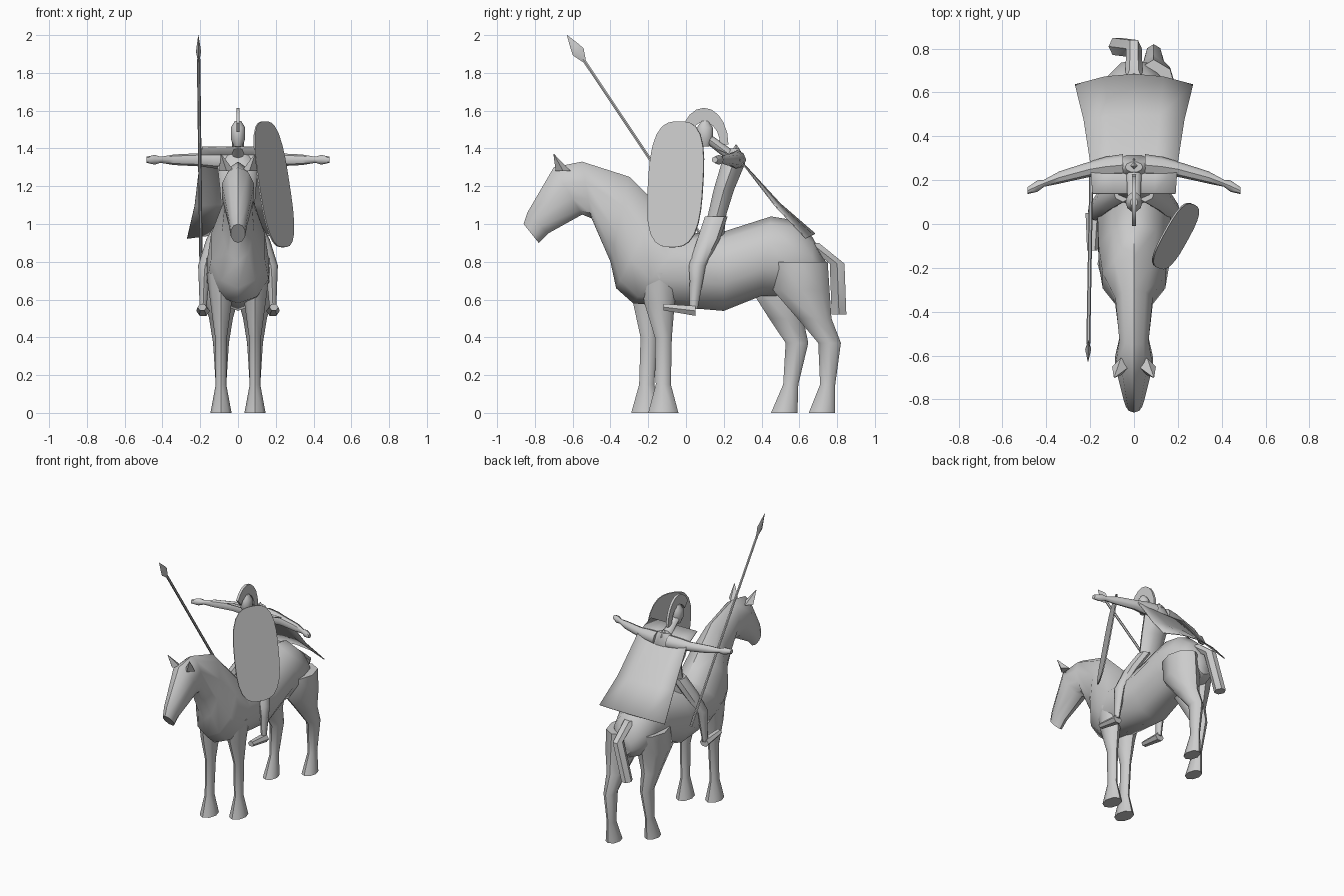
import bpy, bmesh
from math import sin, cos, pi, radians
from mathutils import Vector, Matrix

default_cube = bpy.data.objects.get("Cube")
if default_cube:
    bpy.data.objects.remove(default_cube, do_unlink=True)

X, Y, Z = Matrix.Identity(3)

grey = bpy.data.materials.new("light grey")
grey.use_nodes = True
grey.diffuse_color = (.6, .6, .6, 1)
grey.node_tree.nodes["Principled BSDF"].inputs["Base Color"].default_value = grey.diffuse_color


def finish(name, bm):
    """Turn the bmesh into a grey object, smooth except at sharp edges."""
    bmesh.ops.recalc_face_normals(bm, faces=bm.faces)
    mesh = bpy.data.meshes.new(name)
    bm.to_mesh(mesh)
    bm.free()
    mesh.materials.append(grey)
    part = bpy.data.objects.new(name, mesh)
    bpy.context.collection.objects.link(part)
    bpy.ops.object.select_all(action='DESELECT')
    part.select_set(True)
    bpy.context.view_layer.objects.active = part
    bpy.ops.object.shade_smooth_by_angle(angle=radians(45))
    return part


def loft(name, rings, sides=8):
    """Skin a row of elliptical rings, each a centre with two half axes."""
    bm = bmesh.new()
    angles = [2 * pi * step / sides for step in range(sides)]
    loops = [[bm.verts.new(centre + first * cos(angle) + second * sin(angle)) for angle in angles]
             for centre, first, second in rings]
    for lower, upper in zip(loops, loops[1:]):
        for i in range(sides):
            bm.faces.new((lower[i - 1], lower[i], upper[i], upper[i - 1]))
    bm.faces.new(loops[0])
    bm.faces.new(loops[-1])
    return finish(name, bm)


def tube(name, path, first, second, sides=8):
    """Loft along points that each carry a radius, scaling the same two axes."""
    return loft(name, [(Vector(point), first * radius, second * radius)
                       for *point, radius in path], sides)


def mirrored(path, side):
    """Place a limb path on the left (positive) or right (negative) side."""
    return [(side * x, *rest) for x, *rest in path]


def plate(name, outline, depth):
    """Flat outline with a thickness centred on it."""
    bm = bmesh.new()
    face = bm.faces.new([bm.verts.new(point - depth / 2) for point in outline])
    extruded = bmesh.ops.extrude_face_region(bm, geom=[face])["geom"]
    corners = [item for item in extruded if isinstance(item, bmesh.types.BMVert)]
    bmesh.ops.translate(bm, vec=depth, verts=corners)
    return finish(name, bm)


# Horse head, neck and trunk: topline point, underline point, half width
rings = []
for top_y, top_z, under_y, under_z, half_width in [
        (-.86, 1, -.78, .9, .04), (-.84, 1.06, -.73, .95, .05),
        (-.7, 1.3, -.55, 1.05, .09), (-.55, 1.33, -.5, 1.03, .07),
        (-.3, 1.25, -.4, .8, .09), (-.15, 1.1, -.37, .66, .15),
        (0, .95, -.28, .58, .17), (.2, .96, .2, .54, .18),
        (.45, 1.04, .4, .62, .17), (.57, 1.02, .56, .62, .16),
        (.67, .93, .67, .62, .13), (.74, .8, .73, .66, .06)]:
    topline, underline = Vector((0, top_y, top_z)), Vector((0, under_y, under_z))
    rings.append(((topline + underline) / 2, (topline - underline) / 2, X * half_width))
loft("horse_body", rings, 10)

# Horse legs: y, z, radius; the right legs swing forward towards the hoof
front_leg = [(-.14, .74, .11), (-.14, .58, .08), (-.12, .4, .045), (-.12, .15, .04), (-.12, 0, .08)]
hind_leg = [(.6, .8, .15), (.61, .65, .15), (.68, .5, .09), (.76, .37, .06), (.75, .15, .04), (.72, 0, .07)]
for leg_name, leg_path, swing in (("front_leg", front_leg, .09), ("hind_leg", hind_leg, .2)):
    tube("left_" + leg_name, [(.09, y, z, radius) for y, z, radius in leg_path], X * .7, Y)
    tube("right_" + leg_name, [(-.09, y - swing * (1 - z * z), z, radius) for y, z, radius in leg_path],
         X * .7, Y)

# Tail, swept to the right
tube("tail", [(0, .66, .9, .05), (0, .8, .79, .045), (-.08, .81, .52, .045)], X * .8, Y, 6)

# Rider torso, neck and helmeted head
torso = [(.14, .9, .1), (.165, 1.05, .085), (.2, 1.18, .095), (.25, 1.32, .11), (.26, 1.4, .04)]
tube("rider_torso", [(0, *row) for row in torso], X, Y * .6, 10)
tube("rider_neck", [(0, .24, 1.36, .035), (0, .12, 1.45, .03)], X, (Y + Z) * .6)
head = [(.1, 1.41, .025), (.1, 1.45, .045), (.1, 1.51, .045), (.1, 1.545, .02)]
tube("rider_head", [(0, *row) for row in head], X * .85, Y, 10)

# Limbs that come in pairs; arm rows are reach and radius, bent backwards at the shoulders
arm = [(.05, .05), (.13, .045), (.2, .035), (.34, .028), (.41, .016), (.44, .026), (.485, .016)]
arm_path = [(reach, .27 - reach * reach / 2, 1.34, radius) for reach, radius in arm]
leg_path = [(.05, .16, 1.04, .06), (.12, .12, .92, .06), (.175, .06, .78, .045),
            (.18, .055, .7, .035), (.185, .04, .55, .022)]
foot_path = [(.185, .05, .54, .03), (.19, -.12, .56, .02)]
ear_path = [(.06, -.65, 1.28, .04), (.09, -.7, 1.37, .002)]
for side, prefix in ((1, "left_"), (-1, "right_")):
    tube(prefix + "arm", mirrored(arm_path, side), Y, Z)
    tube(prefix + "rider_leg", mirrored(leg_path, side), X * .8, Y)
    tube(prefix + "foot", mirrored(foot_path, side), X * 1.2, Z, 6)
    tube(prefix + "horse_ear", mirrored(ear_path, side), X, Y, 4)

# Helmet crest: an arched band running from the brow to the nape
arch = [pi * step / 10 for step in range(9)]
crest_base = Vector((0, .095, 1.42))
outer_edge = [crest_base + Y * .13 * cos(angle) + Z * .195 * sin(angle) for angle in arch]
inner_edge = [crest_base + Y * .085 * cos(angle) + Z * .12 * sin(angle) for angle in arch]
plate("helmet_crest", outer_edge + inner_edge[::-1], X * .018)

# Cape with drooping sides, and the clasp that holds it
bm = bmesh.new()
grid = []
for y, z, half_width in [(.14, 1.41, .19), (.28, 1.35, .2), (.5, 1.11, .23), (.685, .95, .27)]:
    droop = max(0, y - .3) / 8
    grid.append([bm.verts.new((t * half_width, y - droop * t * t, z - droop * t * t / 2))
                 for t in (-1, -.5, 0, .5, 1)])
for upper, lower in zip(grid, grid[1:]):
    for i in range(len(upper) - 1):
        bm.faces.new((upper[i], upper[i + 1], lower[i + 1], lower[i]))
cape = finish("cape", bm)
cape.modifiers.new("cloth_thickness", 'SOLIDIFY').thickness = .006
tube("cape_clasp", [(0, .265, 1.37, .035), (0, .265, 1.42, .003)], X, Y, 4)

# Shield: a rounded oval, leaning inwards and angled outwards
across, along = Vector((.08, .145, 0)), Vector((-.05, .02, .333))
shield_centre = Vector((.19, -.055, 1.21))
oval = []
for step in range(32):
    c, s = cos(pi * step / 16), sin(pi * step / 16)
    bulge = (abs(c) ** 3 + abs(s) ** 3) ** (-1 / 3)
    oval.append(shield_centre + (across * c + along * s) * bulge)
plate("shield", oval, across.cross(along).normalized() * .008)

# Spear with a flat leaf-shaped head
butt, tip = Vector((-.195, .22, .73)), Vector((-.21, -.63, 2))
flat_axis = (tip - butt).normalized().cross(X)
tube("spear_shaft", [(*butt, .009), (*butt.lerp(tip, .9), .009)], X, flat_axis, 6)
blade = [(.89, .008), (.93, .034), (.95, .026), (1, .001)]
tube("spear_head", [(*butt.lerp(tip, along_shaft), radius) for along_shaft, radius in blade],
     X * .4, flat_axis, 4)
